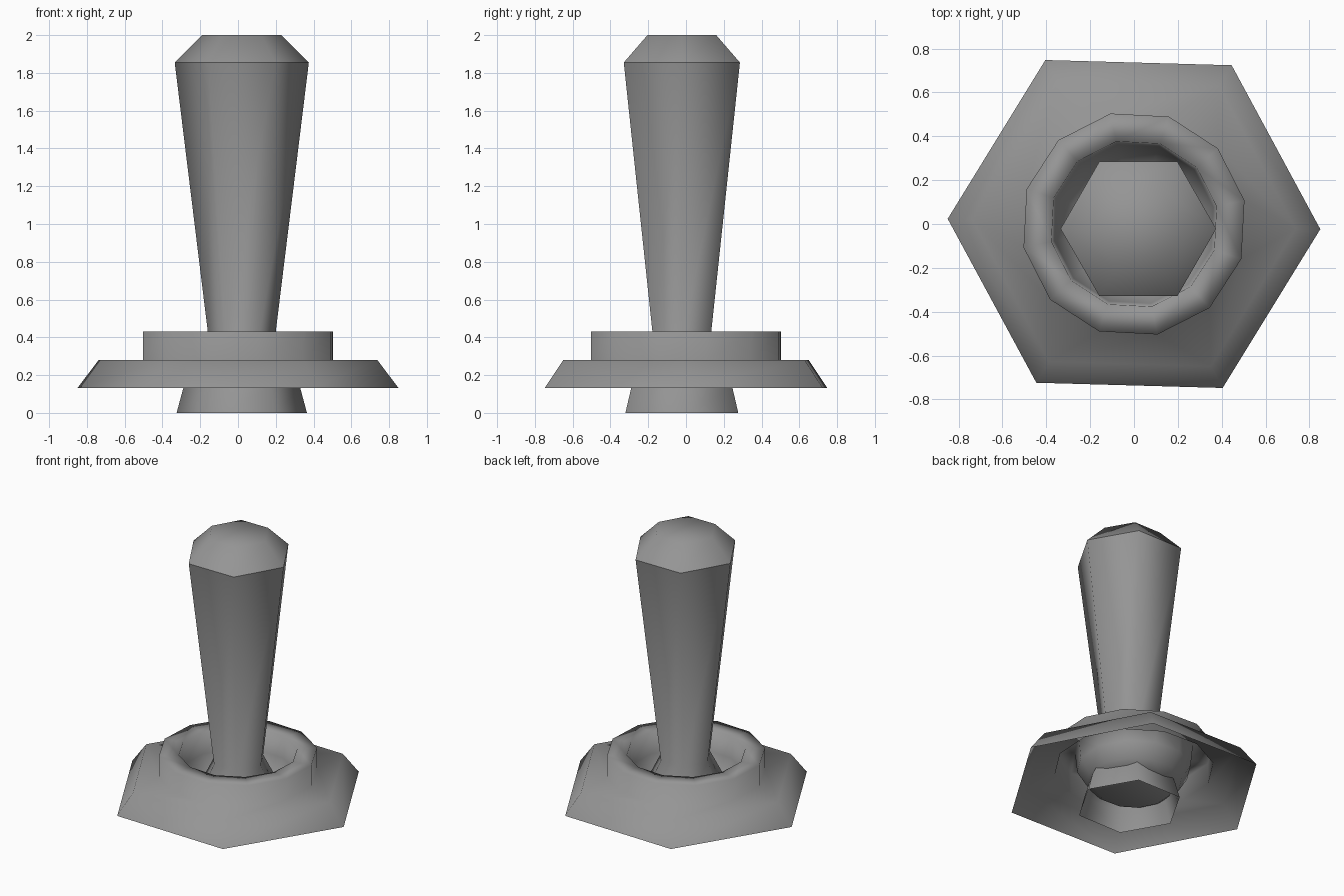
import bpy
import bmesh
from math import sin, cos, radians, tau

cube = bpy.data.objects.get("Cube")
if cube:
    bpy.data.objects.remove(cube)

# One plain grey for the whole switch
grey = bpy.data.materials.new("plain_grey")
grey.use_nodes = True
colour = (0.3, 0.3, 0.3, 1)
grey.diffuse_color = colour
grey.node_tree.nodes["Principled BSDF"].inputs["Base Color"].default_value = colour


def ring(bm, sides, radius, z, turn=0, centre=(0, 0)):
    """A loop of vertices round a vertical axis."""
    angles = [radians(turn) + tau * i / sides for i in range(sides)]
    return [bm.verts.new((centre[0] + radius * cos(a), centre[1] + radius * sin(a), z))
            for a in angles]


def skin(bm, loops):
    """Join successive equal loops with quads."""
    for low, high in zip(loops, loops[1:]):
        n = len(low)
        for i in range(n):
            j = (i + 1) % n
            bm.faces.new((low[i], low[j], high[j], high[i]))


def loop_edges(bm, loop):
    result = []
    for a, b in zip(loop, loop[1:] + loop[:1]):
        result.append(bm.edges.get((a, b)) or bm.edges.new((a, b)))
    return result


def finish(bm, name):
    for face in bm.faces:
        face.smooth = True
    mesh = bpy.data.meshes.new(name)
    bm.to_mesh(mesh)
    bm.free()
    mesh.materials.append(grey)
    obj = bpy.data.objects.new(name, mesh)
    bpy.context.collection.objects.link(obj)
    return obj


# Lever: flared open foot, tapered six-sided handle, chamfered cap
bm = bmesh.new()
lever_profile = [(0.345, 0), (0.31, 0.13), (0.175, 0.39), (0.355, 1.855), (0.21, 2)]
loops = [ring(bm, 6, r, z, centre=(0.02, -0.022)) for r, z in lever_profile]
skin(bm, loops)
bm.faces.new(loops[-1])
for edge in loop_edges(bm, loops[3]):
    edge.smooth = False
finish(bm, "lever")

# Base: six-sided skirt, raised round collar and rounded socket in one open shell
bm = bmesh.new()
skirt = [ring(bm, 6, r, z, turn=-1.6) for r, z in [(0.85, 0.132), (0.738, 0.28)]]
skin(bm, skirt)
collar_profile = [(0.515, 0.28), (0.515, 0.43), (0.385, 0.43),
                  (0.37, 0.28), (0.31, 0.18), (0.24, 0.125)]
collar = [ring(bm, 12, r, z, turn=12) for r, z in collar_profile]
skin(bm, collar)
bm.faces.new(collar[-1])
rim = loop_edges(bm, skirt[1]) + loop_edges(bm, collar[0])
deck = bmesh.ops.triangle_fill(bm, use_beauty=True, edges=rim)
for item in deck["geom"]:
    if isinstance(item, bmesh.types.BMFace):
        item.normal_update()
        if item.normal.z < 0:
            item.normal_flip()
finish(bm, "base_and_collar")
